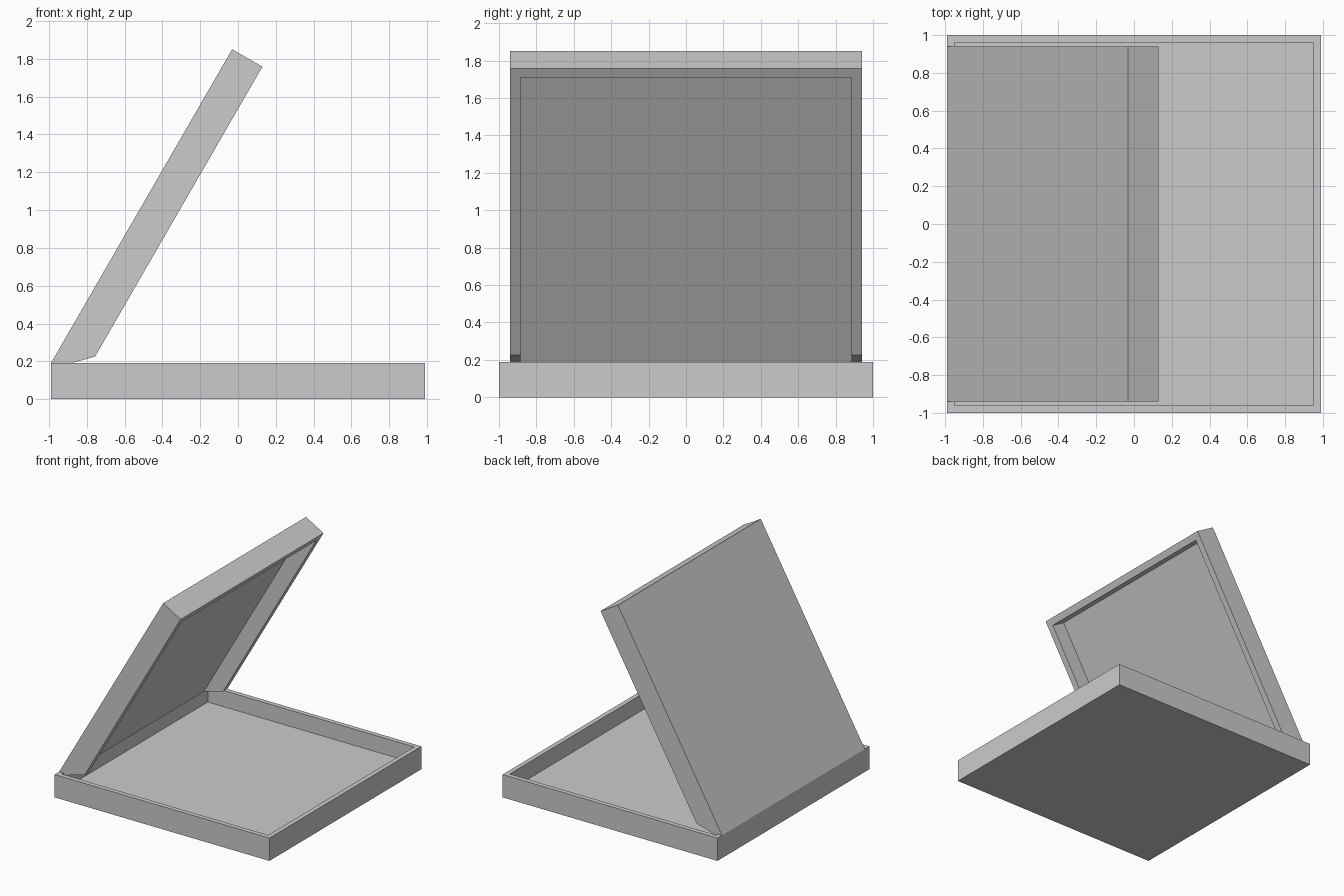
import bpy, bmesh, math
from mathutils import Vector

if "Cube" in bpy.data.objects:
    bpy.data.objects.remove(bpy.data.objects["Cube"])

WALL = 0.055          # shell thickness of both halves
BASE_H = 0.19
HINGE = Vector((-0.99, 0, BASE_H))
OPEN = math.radians(60)
ALONG = Vector((math.cos(OPEN), 0, math.sin(OPEN)))      # hinge to lid tip
INWARD = Vector((math.sin(OPEN), 0, -math.cos(OPEN)))    # outer skin to inside


def add_object(name, bm):
    bmesh.ops.recalc_face_normals(bm, faces=bm.faces[:])
    mesh = bpy.data.meshes.new(name)
    bm.to_mesh(mesh)
    bm.free()
    obj = bpy.data.objects.new(name, mesh)
    bpy.context.collection.objects.link(obj)
    return obj


def lid_prism(name, profile, half_width):
    """Extrude an (along, inward) lid profile across the width."""
    bm = bmesh.new()
    verts = []
    for u, v in profile:
        p = HINGE + ALONG * u + INWARD * v
        verts.append(bm.verts.new((p.x, -half_width, p.z)))
    face = bm.faces.new(verts)
    side = bmesh.ops.extrude_face_region(bm, geom=[face])["geom"]
    bmesh.ops.translate(bm, vec=(0, 2 * half_width, 0),
                        verts=[g for g in side if isinstance(g, bmesh.types.BMVert)])
    return add_object(name, bm)


# Base tray: a box with its top inset and sunk to the floor
bm = bmesh.new()
bmesh.ops.create_cube(bm, size=1)
bmesh.ops.scale(bm, vec=(1.98, 2.0, BASE_H), verts=bm.verts)
bmesh.ops.translate(bm, vec=(0, 0, BASE_H / 2), verts=bm.verts)
bm.normal_update()
top = max(bm.faces, key=lambda f: f.calc_center_median().z)
bmesh.ops.inset_region(bm, faces=[top], thickness=WALL)
sunk = bmesh.ops.extrude_discrete_faces(bm, faces=[top])["faces"][0]
bottom_ring = list(sunk.verts)
bmesh.ops.translate(bm, vec=(0, 0, WALL - BASE_H), verts=bottom_ring)
add_object("base_tray", bm)

# Lid: slanted slab whose side walls are cut back near the hinge
LENGTH, DEPTH = 1.918, 0.185
lid = lid_prism("lid", [(0, 0), (LENGTH, 0), (LENGTH, DEPTH),
                        (0.148, DEPTH), (0.0145, WALL)], 0.94)

# Lid hollow: open on the inside and at the hinge end
tip = LENGTH - 0.057
hollow = lid_prism("lid_hollow_cutter", [(-0.3, WALL), (tip, WALL),
                                         (tip, 0.4), (-0.3, 0.4)], 0.885)
hollow.hide_render = True
hollow.hide_viewport = True
cut = lid.modifiers.new("hollow", 'BOOLEAN')
cut.operation = 'DIFFERENCE'
cut.solver = 'EXACT'
cut.object = hollow
